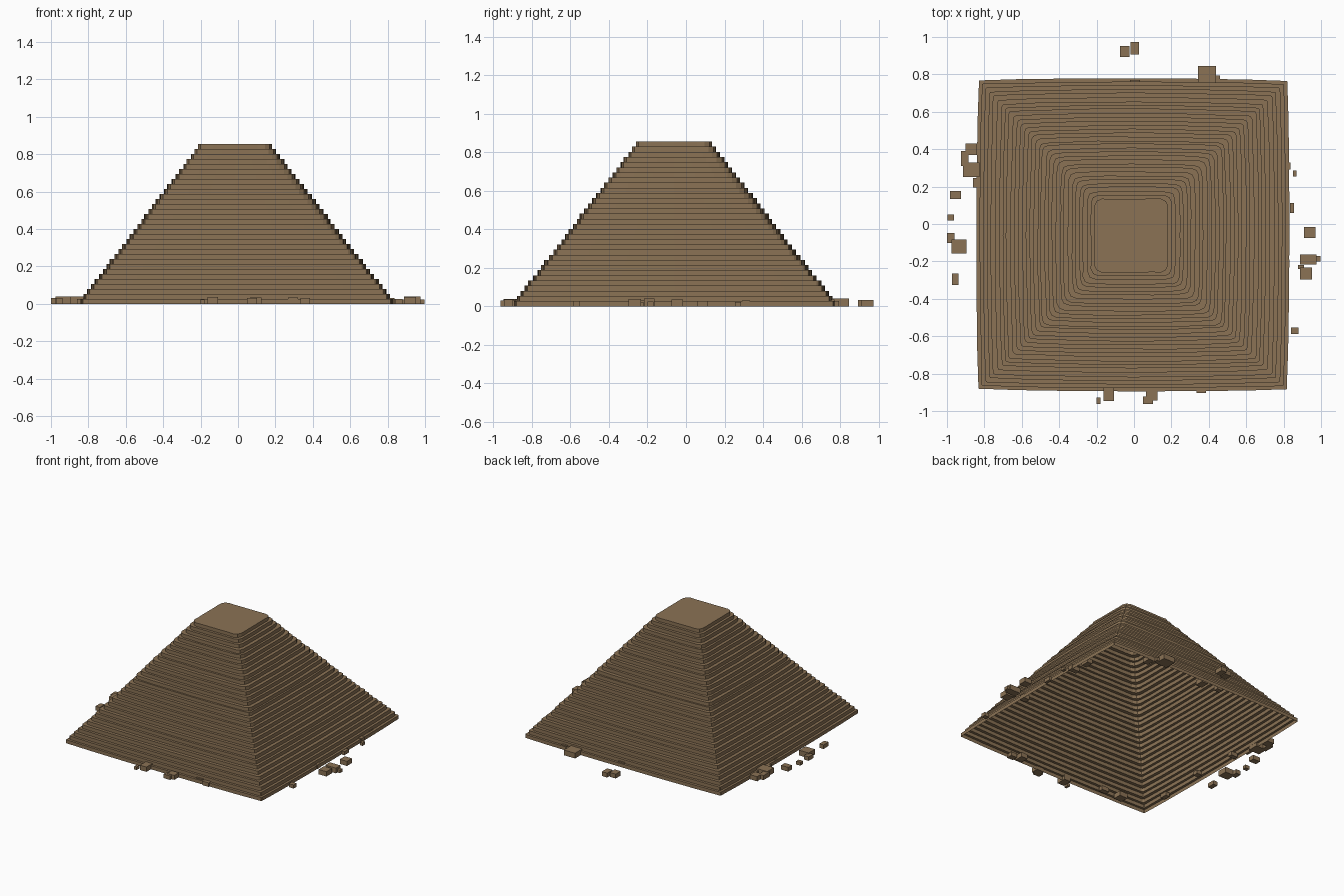
import bpy, bmesh, random

if "Cube" in bpy.data.objects:
    bpy.data.objects.remove(bpy.data.objects["Cube"])

random.seed(4)
LAYERS, HEIGHT = 32, 0.855

stone = bpy.data.materials.new("sandy brown stone")
stone.diffuse_color = (0.258, 0.171, 0.091, 1)
stone.use_nodes = True
stone.node_tree.nodes["Principled BSDF"].inputs["Base Color"].default_value = stone.diffuse_color


def finish(bm, name):
    mesh = bpy.data.meshes.new(name)
    bm.to_mesh(mesh)
    bm.free()
    mesh.materials.append(stone)
    obj = bpy.data.objects.new(name, mesh)
    bpy.context.collection.objects.link(obj)
    return obj


def outline(f):
    """Slightly bulging square; corners get rounder towards the top (f = 1)."""
    half = 0.84 + (0.197 - 0.84) * f + random.uniform(-0.003, 0.003)
    cut = 0.004 + 0.034 * min(1, f * 1.5)
    bulge = 0.014 * (1 - f) + 0.012 * f * (1 - f)
    cx, cy = -0.006 - 0.009 * f, -0.058 - 0.004 * f
    side = []
    for s in (-1, -0.75, -0.4, 0, 0.4, 0.75, 1):
        wobble = random.uniform(-0.002, 0.002)
        side.append((half - bulge * s * s + wobble, s * (half - bulge - cut)))
    c = half - bulge - 0.3 * cut
    side.append((c, c))
    pts = []
    for q in range(4):
        for a, b in side:
            for _ in range(q):
                a, b = -b, a
            pts.append((cx + a, cy + b))
    return pts


# Stepped pyramid: open-bottomed shell of risers and treads
bm = bmesh.new()
rings = []
for k in range(LAYERS):
    pts = outline(k / (LAYERS - 1))
    for z in (k, k + 1):
        rings.append([bm.verts.new((x, y, z * HEIGHT / LAYERS)) for x, y in pts])
for low, high in zip(rings, rings[1:]):
    n = len(low)
    for i in range(n):
        j = (i + 1) % n
        bm.faces.new((low[i], low[j], high[j], high[i]))
bm.faces.new(rings[-1])
finish(bm, "stepped_pyramid")

# Fallen blocks around the foot: x, y, width, depth
BLOCKS = [
    (-.05, .922, .05, .06), (.005, .94, .045, .065), (.39, .80, .095, .09), (.44, .78, .04, .03),
    (-.87, .40, .06, .06), (-.905, .35, .04, .08), (-.87, .29, .09, .08), (-.85, .22, .02, .05),
    (-.955, .155, .06, .045), (-.98, .035, .035, .03), (-.98, -.075, .04, .055),
    (-.935, -.12, .08, .075), (-.955, -.295, .035, .06),
    (.86, .27, .02, .03), (.845, .085, .02, .055), (.94, -.045, .06, .06),
    (.932, -.19, .09, .055), (.985, -.185, .025, .03), (.92, -.265, .065, .065),
    (.893, -.23, .03, .02), (.86, -.57, .04, .035),
    (-.19, -.945, .02, .035), (-.135, -.91, .055, .075), (.095, -.917, .06, .055),
    (.075, -.942, .055, .04), (.36, -.88, .05, .045),
]
# A few more lie half buried just inside the rim
for i in range(12):
    a, b = random.uniform(0.77, 0.81), random.uniform(-0.6, 0.6)
    for _ in range(i % 4):
        a, b = -b, a
    BLOCKS.append((a, b - 0.058, random.uniform(.03, .07), random.uniform(.03, .07)))

bm = bmesh.new()
for x, y, w, d in BLOCKS:
    h = min(0.04, 0.014 + 0.35 * (w + d) / 2)
    cube = bmesh.ops.create_cube(bm, size=1)["verts"]
    bmesh.ops.scale(bm, vec=(w, d, h), verts=cube)
    bmesh.ops.translate(bm, vec=(x, y, h / 2), verts=cube)
finish(bm, "fallen_blocks")
